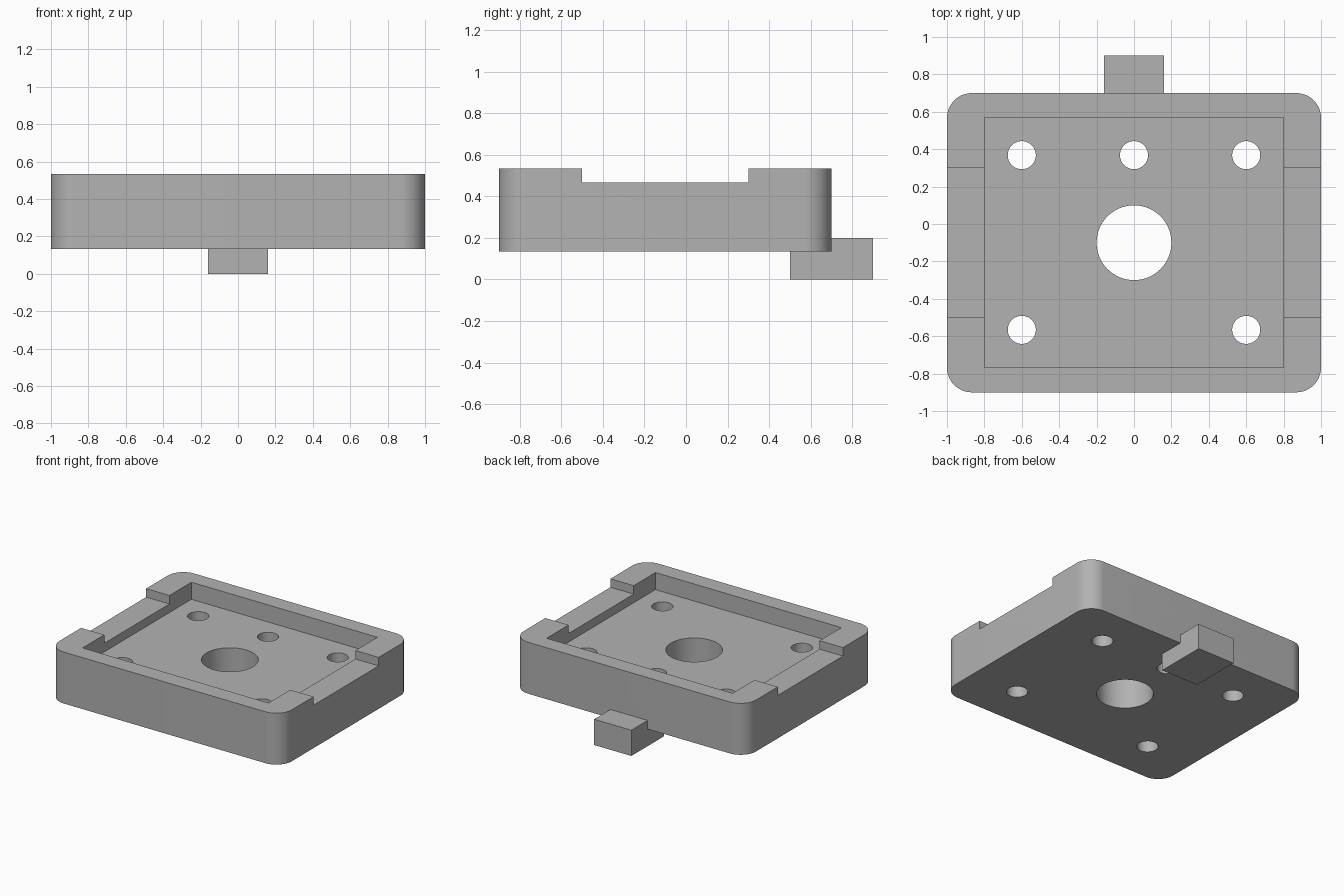
import bpy
import bmesh
from math import radians

if "Cube" in bpy.data.objects:
    bpy.data.objects.remove(bpy.data.objects["Cube"], do_unlink=True)

grey = bpy.data.materials.new("plain_grey")
grey.use_nodes = True
colour = (0.45, 0.45, 0.45, 1)
grey.diffuse_color = colour
grey.node_tree.nodes["Principled BSDF"].inputs["Base Color"].default_value = colour


def finish(bm, name):
    mesh = bpy.data.meshes.new(name)
    bm.to_mesh(mesh)
    bm.free()
    mesh.materials.append(grey)
    obj = bpy.data.objects.new(name, mesh)
    bpy.context.collection.objects.link(obj)
    return obj


def box(name, x, y, z, corner=0):
    """Box from (low, high) ranges, with optionally rounded upright edges."""
    bm = bmesh.new()
    bmesh.ops.create_cube(bm, size=1)
    for v in bm.verts:
        v.co = [r[0] if c < 0 else r[1] for c, r in zip(v.co, (x, y, z))]
    if corner:
        upright = [e for e in bm.edges
                   if abs(e.verts[0].co.z - e.verts[1].co.z) > 0.01]
        bmesh.ops.bevel(bm, geom=upright, offset=corner, segments=12,
                        profile=0.5, affect='EDGES')
    return finish(bm, name)


def drill(name, x, y, radius):
    bm = bmesh.new()
    bmesh.ops.create_cone(bm, cap_ends=True, segments=64, radius1=radius,
                          radius2=radius, depth=2)
    bmesh.ops.translate(bm, verts=bm.verts, vec=(x, y, 0))
    return finish(bm, name)


def combine(target, tool, operation):
    mod = target.modifiers.new(tool.name, 'BOOLEAN')
    mod.operation = operation
    mod.solver = 'EXACT'
    mod.object = tool
    bpy.context.view_layer.objects.active = target
    bpy.ops.object.modifier_apply(modifier=mod.name)
    bpy.data.objects.remove(tool, do_unlink=True)


BOTTOM, FLOOR, NOTCH, TOP = 0.133, 0.4, 0.467, 0.533

# Rounded plate with a rear tab set into its underside
plate = box("mounting_plate", (-1, 1), (-0.9, 0.7), (BOTTOM, TOP), 0.133)
combine(plate, box("rear_tab", (-0.16, 0.16), (0.5, 0.9), (0, 0.2)), 'UNION')

# Recessed floor, and a shallow gap across both side rims
combine(plate, box("pocket", (-0.8, 0.8), (-0.767, 0.57), (FLOOR, 1)), 'DIFFERENCE')
combine(plate, box("side_notches", (-1.2, 1.2), (-0.5, 0.3), (NOTCH, 1)), 'DIFFERENCE')

# Centre bore and screw holes
holes = [(0, -0.1, 0.2), (0, 0.368, 0.075)]
holes += [(x, y, 0.075) for x in (-0.6, 0.6) for y in (-0.566, 0.368)]
for x, y, radius in holes:
    combine(plate, drill("hole", x, y, radius), 'DIFFERENCE')

bpy.ops.object.select_all(action='DESELECT')
plate.select_set(True)
bpy.context.view_layer.objects.active = plate
bpy.ops.object.shade_smooth_by_angle(angle=radians(30))
